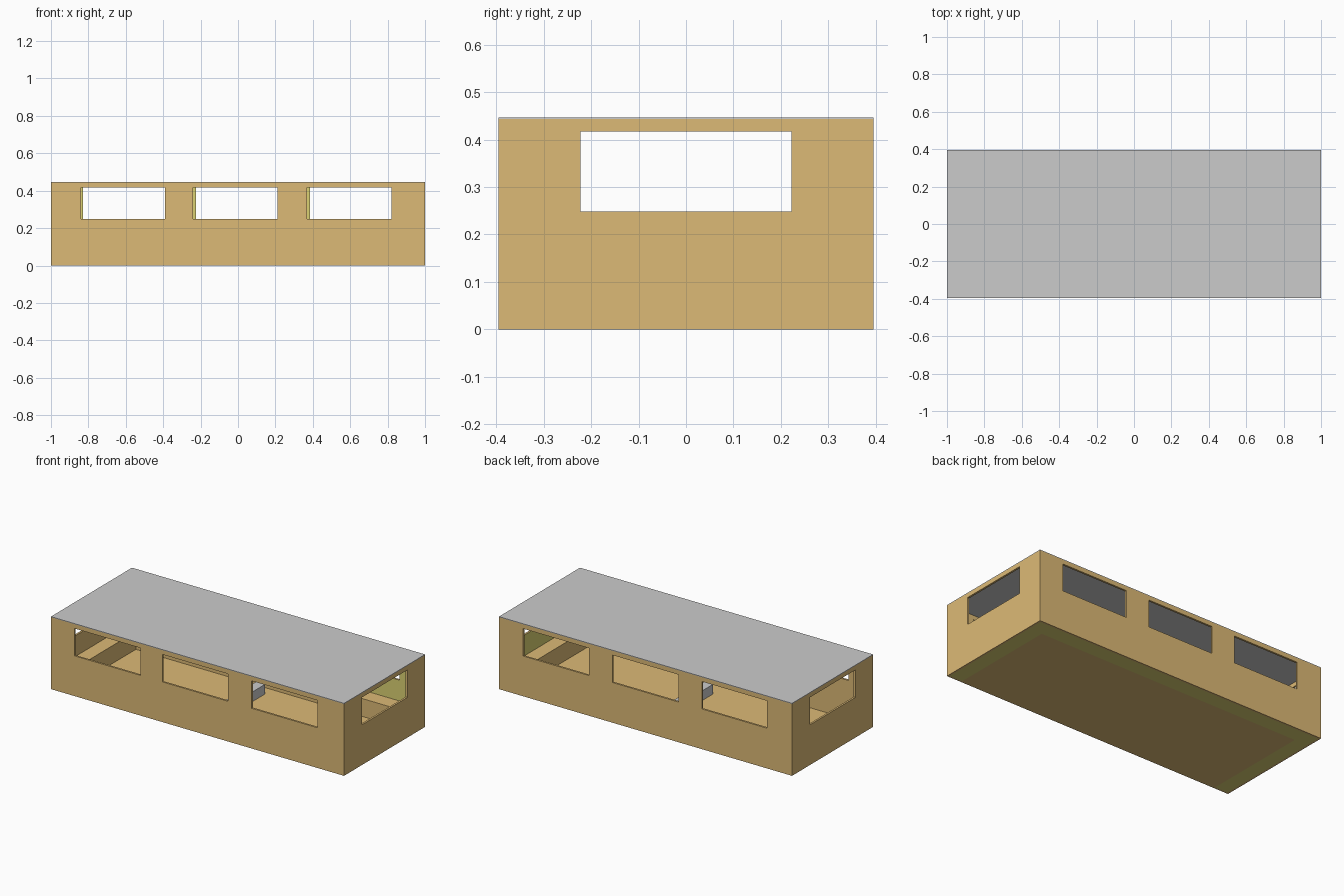
import bpy
from math import radians
from mathutils import Euler, Vector

if "Cube" in bpy.data.objects:
    bpy.data.objects.remove(bpy.data.objects["Cube"])

W, D, H = 1.0, 0.395, 0.443   # half length, half depth, wall height
T = 0.012                     # wall thickness
FLOOR_X, FLOOR_BACK = 0.90, 0.29


def material(name, rgb):
    m = bpy.data.materials.new(name)
    m.diffuse_color = (*rgb, 1)
    m.use_nodes = True
    m.node_tree.nodes["Principled BSDF"].inputs["Base Color"].default_value = m.diffuse_color
    return m


wood = material("wood", (0.72, 0.49, 0.18))
olive = material("olive", (0.71, 0.64, 0.17))


def rect(x0, x1, y0, y1):
    return [(x0, y0), (x1, y0), (x1, y1), (x0, y1)]


def panel(name, loops, thick, loc, rot=(0, 0, 0), mats=(), second=None):
    """Flat outline with holes, extruded; faces along local 'second' get mats[1]."""
    cu = bpy.data.curves.new(name, 'CURVE')
    cu.dimensions, cu.fill_mode, cu.extrude = '2D', 'BOTH', thick / 2
    for pts in loops:
        sp = cu.splines.new('POLY')
        sp.points.add(len(pts) - 1)
        for p, (x, y) in zip(sp.points, pts):
            p.co = (x, y, 0, 1)
        sp.use_cyclic_u = True
    tmp = bpy.data.objects.new(name + "_outline", cu)
    bpy.context.collection.objects.link(tmp)
    dg = bpy.context.evaluated_depsgraph_get()
    me = bpy.data.meshes.new_from_object(tmp.evaluated_get(dg))
    bpy.data.objects.remove(tmp)
    me.materials.clear()
    for m in mats:
        me.materials.append(m)
    for f in me.polygons:
        f.use_smooth = False
        # classify by position so it does not depend on face winding
        flat = all(abs(me.vertices[v].co.z - (second or 0) * thick / 2) < 1e-5 for v in f.vertices)
        f.material_index = 1 if (second and flat) else 0
    ob = bpy.data.objects.new(name, me)
    ob.location = loc
    ob.rotation_euler = Euler([radians(a) for a in rot])
    bpy.context.collection.objects.link(ob)
    return ob


# Long walls with three windows each
front = [(-0.84, -0.39), (-0.24, 0.21), (0.37, 0.82)]
back = [(-0.83, -0.385), (-0.225, 0.225), (0.385, 0.835)]
for name, wins, y, second in (("front_wall", front, -D + T / 2, None),
                              ("back_wall", back, D - T / 2, 1)):
    loops = [rect(-W, W, 0, H)] + [rect(a, b, 0.248, 0.417) for a, b in wins]
    panel(name, loops, T, (0, y, 0), (90, 0, 0), (wood, olive), second)

# End walls with one window each
for name, x, second in (("left_wall", -W + T / 2, None), ("right_wall", W - T / 2, -1)):
    loops = [rect(-D + T, D - T, 0, H), rect(-0.222, 0.222, 0.248, 0.417)]
    panel(name, loops, T, (x, 0, 0), (90, 0, 90), (wood, olive), second)

# U-shaped bench along the ends and back, olive underneath
xo, yo, yf = W - T, D - T, -D + T
bench_h = 0.12
panel("bench", [[(-xo, yf), (-FLOOR_X, yf), (-FLOOR_X, FLOOR_BACK), (FLOOR_X, FLOOR_BACK),
                 (FLOOR_X, yf), (xo, yf), (xo, yo), (-xo, yo)]],
      bench_h, (0, 0, bench_h / 2), mats=(wood, olive), second=-1)

# Sunken floor
panel("floor", [rect(-FLOOR_X, FLOOR_X, yf, FLOOR_BACK)], 0.01, (0, 0, 0.005), mats=(wood,))

# Low grey block in the middle of the floor
panel("centre_block", [rect(-0.03, 0.03, -0.22, 0.22)], 0.06, (0, 0, 0.04))

# Thin flat roof
panel("roof", [rect(-W, W, -D, D)], 0.004, (0, 0, H + 0.002))
